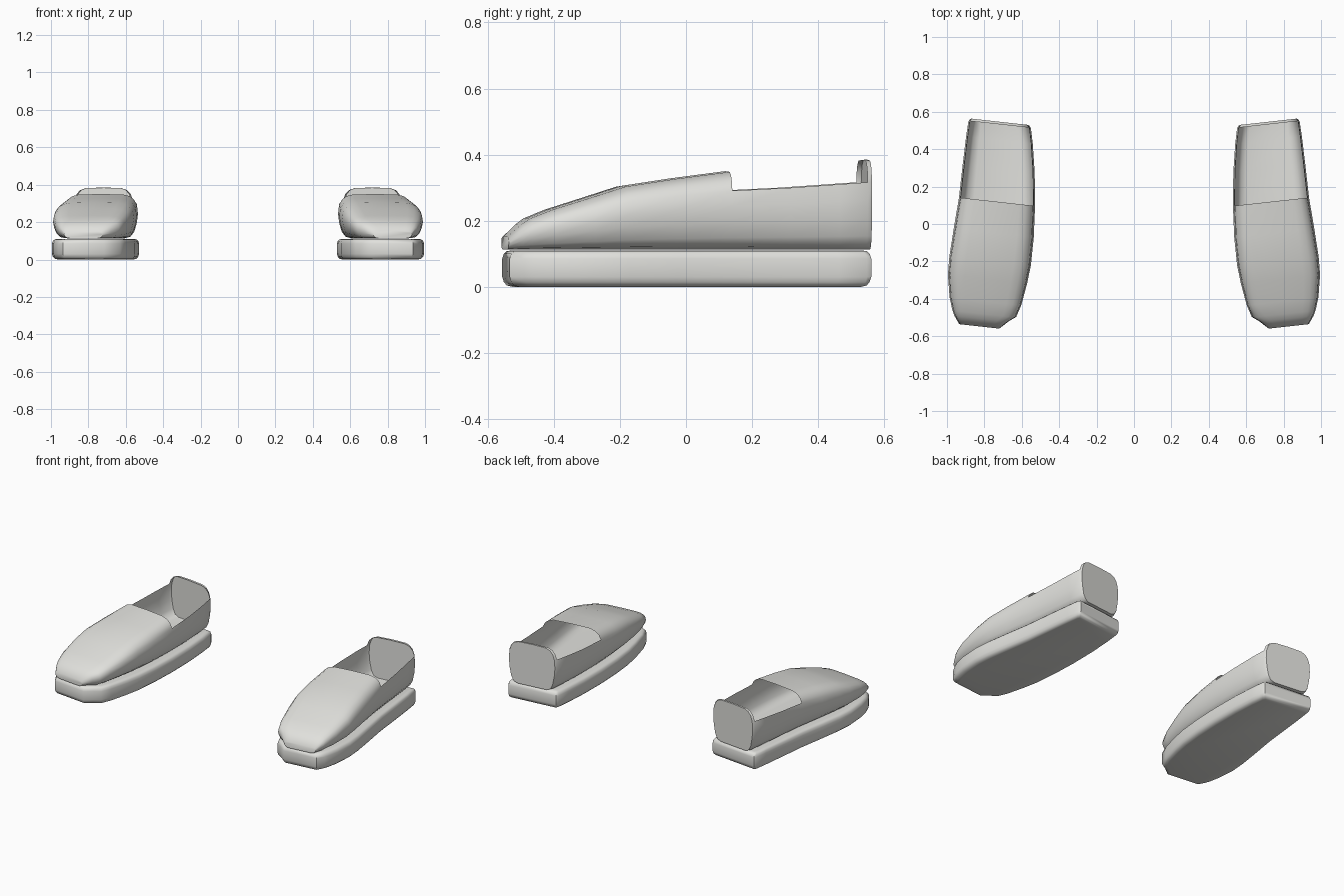
import bpy, bmesh, math

if "Cube" in bpy.data.objects:
    bpy.data.objects.remove(bpy.data.objects["Cube"])

mat = bpy.data.materials.new("light grey")
mat.diffuse_color = (0.75, 0.75, 0.72, 1)
mat.use_nodes = True
mat.node_tree.nodes["Principled BSDF"].inputs["Base Color"].default_value = mat.diffuse_color

# Stations from toe to heel: y, inner x, outer x, top z
STATIONS = [
    (-0.557, 0.722, 0.930, 0.152), (-0.515, 0.675, 0.955, 0.190),
    (-0.488, 0.636, 0.965, 0.208), (-0.42, 0.608, 0.980, 0.235),
    (-0.30, 0.577, 0.989, 0.273), (-0.20, 0.557, 0.981, 0.305),
    (-0.05, 0.542, 0.958, 0.328), (0.12, 0.535, 0.930, 0.350),
    (0.30, 0.537, 0.910, 0.362), (0.45, 0.547, 0.892, 0.376),
    (0.535, 0.557, 0.880, 0.384), (0.549, 0.566, 0.871, 0.385)]
OPEN_FROM = 7           # the foot opening starts at this station
FLOOR = 0.113

# Half cross-section: side fraction, height fraction (index 5 is the rim)
HALF = [(0.62, 0.0), (0.80, 0.04), (0.90, 0.15), (0.97, 0.35), (1.0, 0.55),
        (0.975, 0.75), (0.90, 0.87), (0.78, 0.95), (0.60, 0.99)]
RING = HALF + [(0.0, 1.0)] + [(-s, t) for s, t in reversed(HALF)]
RIM = 5


def skew(x, y):
    """Toe, opening and heel all run slightly oblique."""
    return y + 0.11 * (x - 0.74)


def finish(name, bm, side, angle):
    bmesh.ops.recalc_face_normals(bm, faces=bm.faces)
    if side < 0:
        for v in bm.verts:
            v.co.x *= -1
        bmesh.ops.reverse_faces(bm, faces=bm.faces)
    mesh = bpy.data.meshes.new(name)
    bm.to_mesh(mesh)
    bm.free()
    mesh.materials.append(mat)
    obj = bpy.data.objects.new(name, mesh)
    bpy.context.collection.objects.link(obj)
    bpy.ops.object.select_all(action='DESELECT')
    obj.select_set(True)
    bpy.context.view_layer.objects.active = obj
    bpy.ops.object.shade_smooth_by_angle(angle=math.radians(angle))


def build_upper(name, side):
    """Thin lofted shell, open on top behind the instep."""
    bm = bmesh.new()
    rows = []
    for y, xi, xo, top in STATIONS:
        c, h = (xi + xo) / 2, (xo - xi) / 2
        row = []
        for s, t in RING:
            x = c + s * h
            row.append(bm.verts.new((x, skew(x, y), FLOOR + t * (top - FLOOR))))
        rows.append(row)
    n = len(RING)
    for i in range(len(rows) - 1):
        a, b = rows[i], rows[i + 1]
        for j in range(n):
            above_rim = RIM <= j < n - 1 - RIM
            if above_rim and OPEN_FROM <= i < len(rows) - 2:
                continue
            k = (j + 1) % n
            bm.faces.new((a[j], a[k], b[k], b[j]))
    # Toe end and heel wall with its raised tab
    bm.faces.new(rows[0])
    bm.faces.new(list(reversed(rows[-1])))
    finish(name, bm, side, 50)


def build_sole(name, side):
    """Thick slab with rounded upper and lower edges."""
    outline = [(xi - 0.006, skew(xi, y)) for y, xi, _, _ in STATIONS]
    outline += [(xo + 0.006, skew(xo, y)) for y, _, xo, _ in reversed(STATIONS)]
    levels = [(0.0, 0.030), (0.004, 0.014), (0.014, 0.005), (0.030, 0.0),
              (0.085, 0.0), (0.100, 0.005), (0.108, 0.014), (0.110, 0.030)]
    bm = bmesh.new()
    rings = []
    for z, inset in levels:
        fx, fy = 1 - inset / 0.22, 1 - inset / 0.56
        rings.append([bm.verts.new((0.75 + (x - 0.75) * fx, y * fy * 0.995, z))
                      for x, y in outline])
    n = len(outline)
    for a, b in zip(rings, rings[1:]):
        for j in range(n):
            k = (j + 1) % n
            bm.faces.new((a[j], a[k], b[k], b[j]))
    bm.faces.new(rings[0])
    bm.faces.new(rings[-1])
    finish(name, bm, side, 45)


for label, side in (("right", 1), ("left", -1)):
    build_upper(label + "_shoe_upper", side)
    build_sole(label + "_shoe_sole", side)
